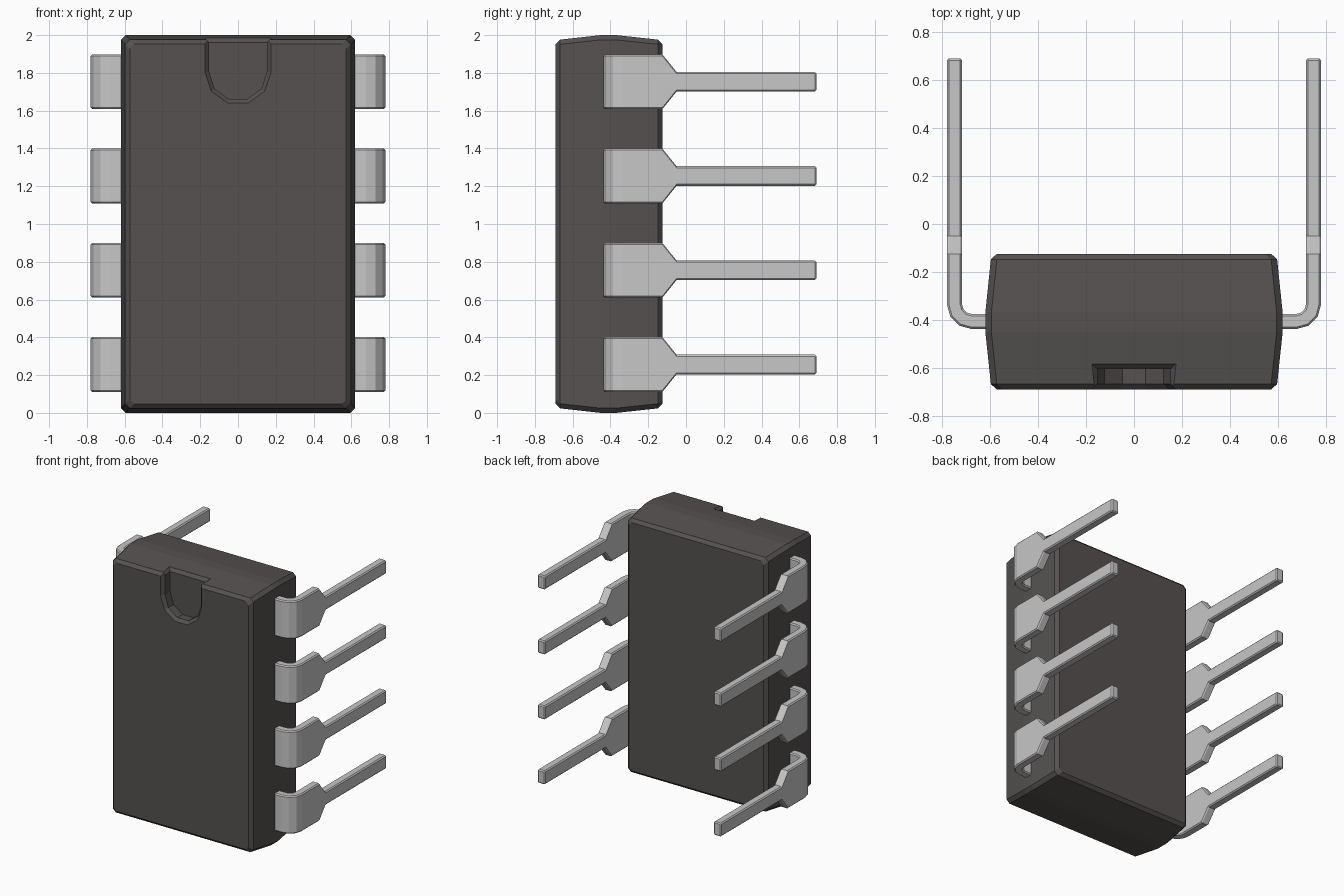
import bpy, bmesh, math
from mathutils import Vector

old = bpy.data.objects.get("Cube")
if old:
    bpy.data.objects.remove(old, do_unlink=True)


def material(name, rgb, metallic=0.0, roughness=0.6):
    m = bpy.data.materials.new(name)
    m.use_nodes = True
    m.diffuse_color = (*rgb, 1)
    node = m.node_tree.nodes["Principled BSDF"]
    node.inputs["Base Color"].default_value = (*rgb, 1)
    node.inputs["Metallic"].default_value = metallic
    node.inputs["Roughness"].default_value = roughness
    return m


black = material("charcoal plastic", (0.090, 0.083, 0.080))
grey = material("light grey metal", (0.57, 0.57, 0.57))


def loft(name, rings, mat):
    """Closed solid through a list of rings with equal point counts."""
    bm = bmesh.new()
    loops = [[bm.verts.new(p) for p in ring] for ring in rings]
    n = len(loops[0])
    for a, b in zip(loops, loops[1:]):
        for i in range(n):
            j = (i + 1) % n
            bm.faces.new((a[i], a[j], b[j], b[i]))
    bm.faces.new(loops[0])
    bm.faces.new(loops[-1])
    bmesh.ops.recalc_face_normals(bm, faces=bm.faces)
    mesh = bpy.data.meshes.new(name)
    bm.to_mesh(mesh)
    bm.free()
    mesh.materials.append(mat)
    obj = bpy.data.objects.new(name, mesh)
    bpy.context.collection.objects.link(obj)
    return obj


def apply_modifiers(obj):
    bpy.context.view_layer.update()
    graph = bpy.context.evaluated_depsgraph_get()
    mesh = bpy.data.meshes.new_from_object(obj.evaluated_get(graph))
    obj.modifiers.clear()
    obj.data = mesh


# Body: chamfered rectangles lofted from front to back
def body_ring(y, hx, hz, c=0.025):
    corners = [(hx, hz - c), (hx - c, hz), (c - hx, hz), (-hx, hz - c),
               (-hx, c - hz), (c - hx, -hz), (hx - c, -hz), (hx, c - hz)]
    return [(x, y, 1 + z) for x, z in corners]


sections = [(-0.69, 0.573, 0.953), (-0.667, 0.597, 0.976), (-0.45, 0.62, 1.0),
            (-0.37, 0.62, 1.0), (-0.148, 0.597, 0.976), (-0.125, 0.573, 0.953)]
body = loft("body", [body_ring(*s) for s in sections], black)


# Orientation notch: a round-ended pocket with a chamfered rim, open at the top
def notch_ring(y, r):
    arc = [math.radians(180 + 36 * i) for i in range(6)]
    pts = [(r * math.cos(a), 1.806 + r * math.sin(a)) for a in arc]
    return [(x, y, z) for x, z in [(-r, 2.2)] + pts + [(r, 2.2)]]


def mouth_ring(z, r, y):
    return [(-r, -0.9, z), (r, -0.9, z), (r, y, z), (-r, y, z)]


pocket = loft("notch_cutter", [notch_ring(-0.605, 0.153), notch_ring(-0.668, 0.153),
                               notch_ring(-0.69, 0.175), notch_ring(-0.80, 0.285)], black)
mouth = loft("notch_mouth_cutter", [mouth_ring(1.962, 0.153, -0.605),
                                    mouth_ring(1.985, 0.175, -0.583),
                                    mouth_ring(2.2, 0.175, -0.583)], black)
for cutter in (pocket, mouth):
    cutter.hide_render = True
    mod = body.modifiers.new("cut", 'BOOLEAN')
    mod.operation = 'DIFFERENCE'
    mod.solver = 'EXACT'
    mod.object = cutter
apply_modifiers(body)
for cutter in (pocket, mouth):
    bpy.data.objects.remove(cutter, do_unlink=True)


# Pins: bent strip that narrows into a thin leg; each station is
# (outer point, inner point, half height)
def pin_stations():
    out = [((0.56, -0.438), (0.56, -0.375), 0.145)]
    for i in range(4):
        a = math.radians(-90 + 30 * i)
        d = Vector((math.cos(a), math.sin(a)))
        centre = Vector((0.677, -0.335))
        out.append((centre + d * 0.103, centre + d * 0.04, 0.145))
    for y, h in ((-0.125, 0.145), (-0.05, 0.052), (0.69, 0.052)):
        out.append(((0.78, y), (0.717, y), h))
    return out


def make_pin(name, side, zc):
    rings = []
    for (ox, oy), (ix, iy), h in pin_stations():
        rings.append([(side * ox, oy, zc - h), (side * ox, oy, zc + h),
                      (side * ix, iy, zc + h), (side * ix, iy, zc - h)])
    pin = loft(name, rings, grey)
    bevel = pin.modifiers.new("edges", 'BEVEL')
    bevel.width = 0.008
    bevel.segments = 1
    bevel.limit_method = 'ANGLE'
    bevel.angle_limit = math.radians(60)
    apply_modifiers(pin)


for side, label in ((1, "left"), (-1, "right")):
    for row in range(4):
        make_pin(f"{label}_pin_{row + 1}", side, 0.256 + 0.499 * row)
